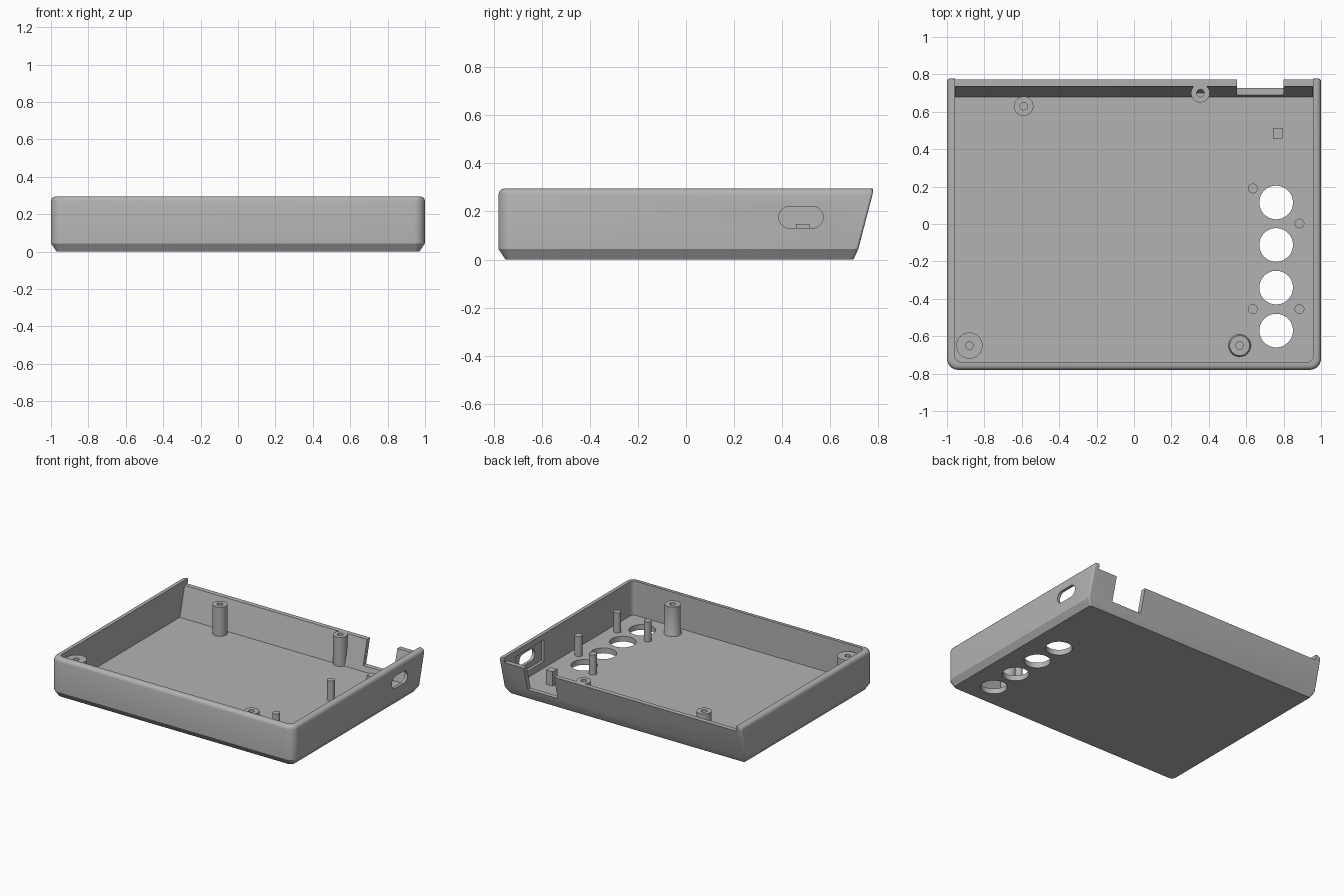
import bpy, bmesh, math
from mathutils import Vector

cube = bpy.data.objects.get("Cube")
if cube:
    bpy.data.objects.remove(cube, do_unlink=True)

grey = bpy.data.materials.new("plain grey")
grey.use_nodes = True
COLOUR = (0.45, 0.45, 0.45, 1)
grey.diffuse_color = COLOUR
grey.node_tree.nodes["Principled BSDF"].inputs["Base Color"].default_value = COLOUR

FLOOR, LID_SEAT, RIM = 0.04, 0.257, 0.295
SLOPE = 0.26  # lean of the back wall


def finish(name, bm):
    bmesh.ops.recalc_face_normals(bm, faces=bm.faces)
    mesh = bpy.data.meshes.new(name)
    bm.to_mesh(mesh)
    bm.free()
    mesh.materials.append(grey)
    obj = bpy.data.objects.new(name, mesh)
    bpy.context.collection.objects.link(obj)
    return obj


def loft(bm, loops, cap_start=True, cap_end=True):
    rings = [[bm.verts.new(p) for p in loop] for loop in loops]
    for a, b in zip(rings, rings[1:]):
        for i in range(len(a)):
            j = (i + 1) % len(a)
            bm.faces.new((a[i], a[j], b[j], b[i]))
    if cap_start:
        bm.faces.new(rings[0][::-1])
    if cap_end:
        bm.faces.new(rings[-1])


def outline(half, front, back, z, r_front, r_back, steps=8):
    """Rounded rectangle, counter-clockwise from the right front corner."""
    corners = [(half, front, r_front, 1, -1), (half, back, r_back, 1, 1),
               (-half, back, r_back, -1, 1), (-half, front, r_front, -1, -1)]
    points = []
    for k, (x, y, r, sx, sy) in enumerate(corners):
        for i in range(steps + 1):
            a = math.pi / 2 * (k - 1 + i / steps)
            points.append((x - sx * r + r * math.cos(a), y - sy * r + r * math.sin(a), z))
    return points


def ring(x, y, z, r, n=32):
    return [(x + r * math.cos(2 * math.pi * i / n), y + r * math.sin(2 * math.pi * i / n), z)
            for i in range(n)]


def box(name, lo, hi):
    bm = bmesh.new()
    bmesh.ops.create_cube(bm, size=1)
    for v in bm.verts:
        v.co = [a + (c + 0.5) * (b - a) for c, a, b in zip(v.co, lo, hi)]
    return finish(name, bm)


def smooth(obj):
    bpy.ops.object.select_all(action='DESELECT')
    obj.select_set(True)
    bpy.context.view_layer.objects.active = obj
    bpy.ops.object.shade_smooth_by_angle(angle=math.radians(30))


# Tray shell: chamfered foot, rounded rim, leaning back, hollow inside
bm = bmesh.new()
loops = []
for z, inset in ((0, 0.03), (0.045, 0), (0.27, 0), (0.283, 0.004), (0.291, 0.011), (RIM, 0.022)):
    back = 0.705 + SLOPE * z - inset * 0.3
    loops.append(outline(1 - inset, -0.78 + inset, back, z, 0.06 - inset, 0.012))
for z in (RIM, FLOOR):
    loops.append(outline(0.957, -0.737, 0.68 + SLOPE * (z - FLOOR), z, 0.03, 0.004))
loft(bm, loops)
shell = finish("tray_shell", bm)

# Cutters
cutters = [box("back_wall_cutter", (-0.957, 0.6, LID_SEAT), (0.957, 1, 0.5)),
           box("back_notch_cutter", (0.55, 0.6, 0.08), (0.8, 1, 0.5)),
           box("slot_recess_cutter", (0.9, 0.31, 0.09), (0.978, 0.64, 0.25))]
for y in (0.115, -0.112, -0.34, -0.57):
    bm = bmesh.new()
    loft(bm, [ring(0.76, y, -0.1, 0.09, 48), ring(0.76, y, 0.15, 0.09, 48)])
    cutters.append(finish("floor_hole_cutter", bm))
bm = bmesh.new()
slot = outline(0.092, -0.045, 0.045, 0, 0.0445, 0.0445)
loft(bm, [[(x, 0.478 + u, 0.176 + v) for u, v, _ in slot] for x in (0.9, 1.1)])
cutters.append(finish("side_slot_cutter", bm))

for cutter in cutters:
    cutter.hide_render = True
    mod = shell.modifiers.new(cutter.name, 'BOOLEAN')
    mod.operation = 'DIFFERENCE'
    mod.solver = 'EXACT'
    mod.object = cutter
bpy.context.view_layer.objects.active = shell
for mod in list(shell.modifiers):
    bpy.ops.object.modifier_apply(modifier=mod.name)
for cutter in cutters:
    bpy.data.objects.remove(cutter, do_unlink=True)
smooth(shell)


# Screw posts with blind holes, trimmed to stay within the leaning back wall
def screw_post(name, x, y, r, flare=0):
    bm = bmesh.new()
    base = FLOOR - 0.01
    loft(bm, [ring(x, y, base, r + flare), ring(x, y, FLOOR + 0.008, r + flare),
              ring(x, y, FLOOR + 0.02, r), ring(x, y, LID_SEAT, r),
              ring(x, y, LID_SEAT, 0.02), ring(x, y, 0.12, 0.02)])
    bmesh.ops.bisect_plane(bm, geom=bm.verts[:] + bm.edges[:] + bm.faces[:],
                           plane_co=(0, 0.695, 0), plane_no=Vector((0, 1, -SLOPE)),
                           clear_outer=True)
    smooth(finish(name, bm))


screw_post("back_right_post", -0.59, 0.63, 0.052)
screw_post("back_left_post", 0.355, 0.70, 0.05)
screw_post("front_right_post", -0.88, -0.65, 0.07)
screw_post("front_left_post", 0.565, -0.65, 0.054, 0.006)

# Locating pins beside the floor holes
for i, (x, y) in enumerate(((0.635, 0.19), (0.885, 0.003), (0.635, -0.455), (0.885, -0.455))):
    bm = bmesh.new()
    loft(bm, [ring(x, y, FLOOR - 0.01, 0.026), ring(x, y, 0.19, 0.026)])
    smooth(finish(f"locating_pin_{i + 1}", bm))

# Square support behind the side slot
box("square_support", (0.742, 0.458, FLOOR - 0.01), (0.797, 0.513, 0.147))
